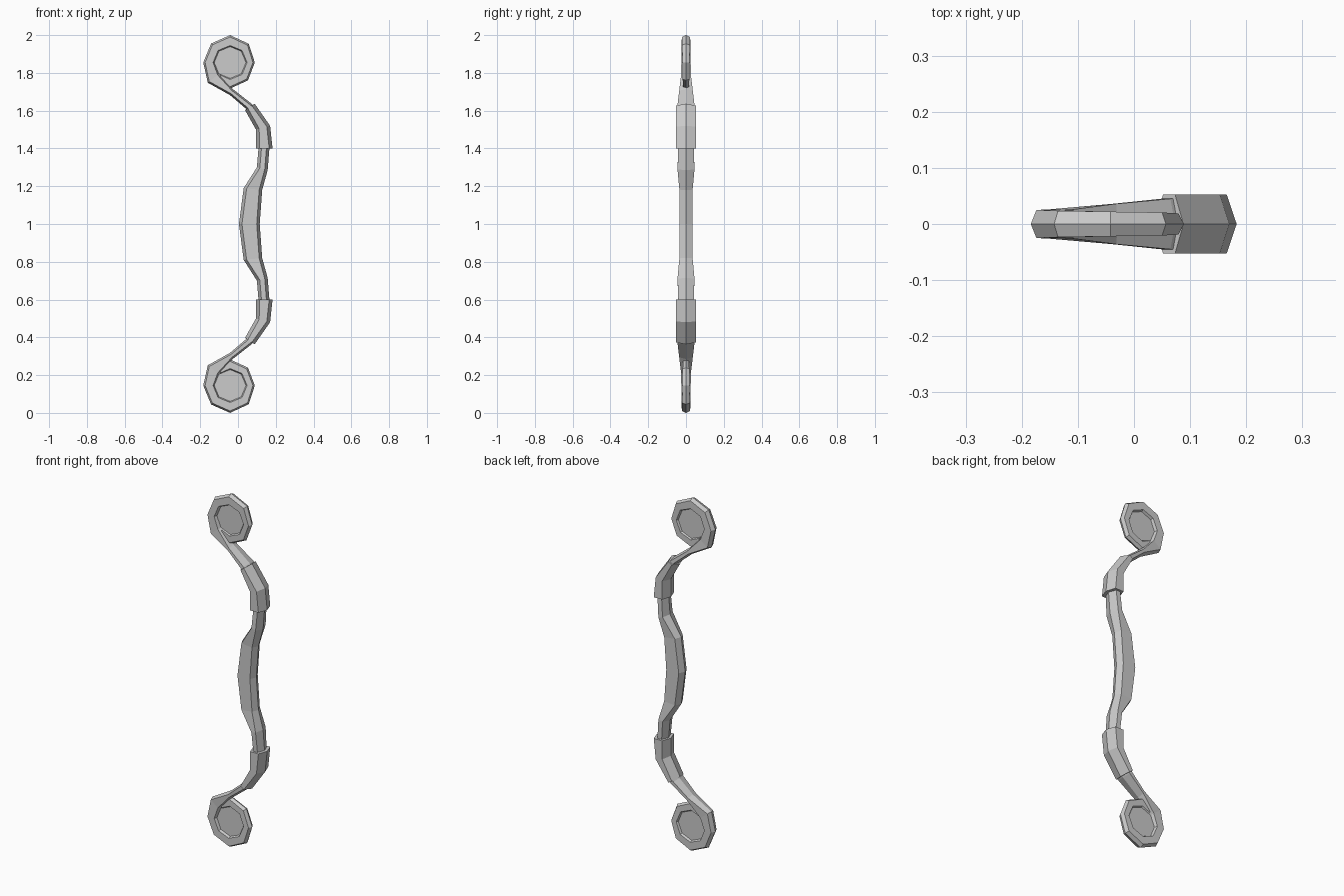
import bpy, bmesh, math
from mathutils import Vector

if "Cube" in bpy.data.objects:
    bpy.data.objects.remove(bpy.data.objects["Cube"])


def sweep(name, stations, bevel, mirror=True):
    """Loft six-sided ridged sections. Station: outer x, z, inner x, z, half depth."""
    bm = bmesh.new()
    rings = []
    for ax, az, bx, bz, h in stations:
        a, b = Vector((ax, 0, az - 1)), Vector((bx, 0, bz - 1))
        d = (b - a).normalized() * min(bevel, (b - a).length * 0.3)
        y = Vector((0, h, 0))
        pts = (a, a + d - y, b - d - y, b, b - d + y, a + d + y)
        rings.append([bm.verts.new(p) for p in pts])
    for r, s in zip(rings, rings[1:]):
        for i in range(6):
            j = (i + 1) % 6
            bm.faces.new((r[i], r[j], s[j], s[i]))
    bm.faces.new(rings[0])
    bm.faces.new(rings[-1])
    return finish(name, bm, mirror)


def finish(name, bm, mirror):
    bmesh.ops.recalc_face_normals(bm, faces=bm.faces)
    me = bpy.data.meshes.new(name)
    bm.to_mesh(me)
    bm.free()
    ob = bpy.data.objects.new(name, me)
    ob.location.z = 1
    bpy.context.collection.objects.link(ob)
    if mirror:
        m = ob.modifiers.new("mirror", 'MIRROR')
        m.use_axis = (False, False, True)
        m.use_mirror_merge = False
    return ob


# Central grip, symmetric about its middle
half = [(0.03, 1.19, 0.128, 1.18, 0.035),
        (0.10, 1.30, 0.157, 1.285, 0.045),
        (0.11, 1.42, 0.168, 1.42, 0.04)]
lower = [(a, 2 - az, b, 2 - bz, h) for a, az, b, bz, h in reversed(half)]
sweep("grip", lower + [(0.005, 1.0, 0.115, 1.0, 0.035)] + half, 0.016, False)

# Thick bent collars
sweep("collars", [(0.095, 1.40, 0.183, 1.40, 0.053),
                  (0.095, 1.50, 0.170, 1.52, 0.053),
                  (0.037, 1.603, 0.088, 1.637, 0.053)], 0.018)

# Tapering arms curling into eight-sided rings
cx, cz = -0.042, 1.855
arm = [(0.066, 1.575, 0.105, 1.60, 0.046),
       (0.040, 1.612, 0.073, 1.636, 0.045),
       (-0.042, 1.682, -0.028, 1.715, 0.036),
       (-0.160, 1.748, -0.100, 1.795, 0.026)]
outer = [0.142, 0.142, 0.145, 0.140, 0.131, 0.134, 0.138]
for k, ro in enumerate(outer):
    t = math.radians(180 - 45 * k)
    c, s = math.cos(t), math.sin(t)
    arm.append((cx + ro * c, cz + ro * s, cx + 0.08 * c, cz + 0.08 * s,
                0.025 - 0.0015 * k))
arm.append((-0.09, 1.755, -0.095, 1.798, 0.015))
sweep("curled_arms", arm, 0.010)

# Recessed discs filling the rings
bm = bmesh.new()
pts = [(cx + 0.084 * math.cos(k * math.pi / 4), cz - 1 + 0.084 * math.sin(k * math.pi / 4))
       for k in range(8)]
front = [bm.verts.new((x, -0.009, z)) for x, z in pts]
back = [bm.verts.new((x, 0.009, z)) for x, z in pts]
bm.faces.new(front)
bm.faces.new(back)
for i in range(8):
    j = (i + 1) % 8
    bm.faces.new((front[i], front[j], back[j], back[i]))
finish("ring_discs", bm, True)
